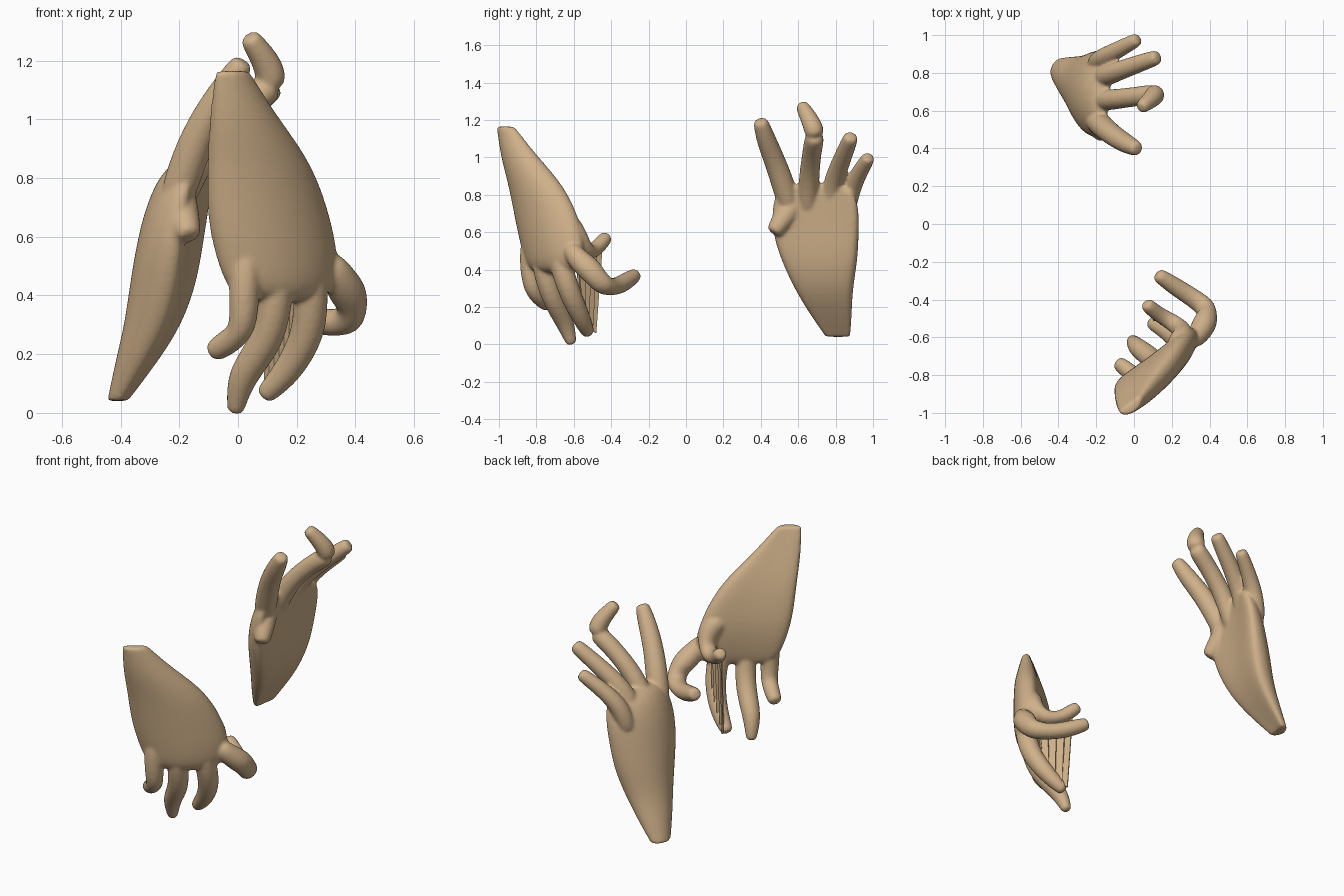
import bpy, bmesh, math
from mathutils import Vector

cube = bpy.data.objects.get("Cube")
if cube:
    bpy.data.objects.remove(cube, do_unlink=True)

skin = bpy.data.materials.new("tan_skin")
skin.use_nodes = True
TAN = (0.63, 0.44, 0.255, 1)
skin.diffuse_color = TAN
skin.node_tree.nodes["Principled BSDF"].inputs["Base Color"].default_value = TAN


def bridge(bm, rings):
    """Skin a list of point rings and close both ends."""
    loops = [[bm.verts.new(p) for p in ring] for ring in rings]
    n = len(loops[0])
    for a, b in zip(loops, loops[1:]):
        for i in range(n):
            j = (i + 1) % n
            bm.faces.new((a[i], a[j], b[j], b[i]))
    bm.faces.new(loops[0][::-1])
    bm.faces.new(loops[-1])


def palm(bm, sections, angle, cup, n=20):
    """Cupped horizontal sections: z, centre x, centre y, half width, half thickness."""
    w = Vector((math.cos(angle), math.sin(angle), 0))
    t = Vector((-w.y, w.x, 0))
    rings = []
    for z, cx, cy, a, b in sections:
        ring = []
        for i in range(n):
            c, s = math.cos(math.tau * i / n), math.sin(math.tau * i / n)
            lift = b * math.copysign(abs(s) ** 0.8, s) + cup * a * (c * c - 0.3)
            ring.append(Vector((cx, cy, z)) + w * a * c + t * lift)
        rings.append(ring)
    # doubled end section keeps the cut wrist crisp
    rings.insert(1, [p.lerp(q, 0.04) for p, q in zip(rings[0], rings[1])])
    bridge(bm, rings)


def digit(bm, points, radii, n=8):
    """Tapered tube along a path with a rounded tip."""
    pts = [Vector(p) for p in points]
    radii = list(radii)
    end = (pts[-1] - pts[-2]).normalized()
    tip, r = pts[-1], radii[-1]
    pts[-1] = tip - end * r * 0.8
    pts += [tip - end * r * 0.2, tip]
    radii += [r * 0.85, r * 0.5]
    rings = []
    for i, (p, r) in enumerate(zip(pts, radii)):
        d = (pts[min(i + 1, len(pts) - 1)] - pts[max(i - 1, 0)]).normalized()
        u = d.cross(Vector((0.3, -1, 0.1))).normalized()
        v = d.cross(u)
        rings.append([p + (u * math.cos(math.tau * k / n) + v * math.sin(math.tau * k / n)) * r * 1.18
                      for k in range(n)])
    bridge(bm, rings)


def finish(bm, name, organic=True):
    bmesh.ops.recalc_face_normals(bm, faces=bm.faces)
    mesh = bpy.data.meshes.new(name)
    bm.to_mesh(mesh)
    bm.free()
    ob = bpy.data.objects.new(name, mesh)
    bpy.context.collection.objects.link(ob)
    mesh.materials.append(skin)
    if organic:
        # fuse palm and digits into one soft skin
        round_off = ob.modifiers.new("round", 'SUBSURF')
        round_off.levels = round_off.render_levels = 2
        fuse = ob.modifiers.new("fuse", 'REMESH')
        fuse.mode, fuse.voxel_size, fuse.use_smooth_shade = 'VOXEL', 0.009, True
        soft = ob.modifiers.new("soften", 'SMOOTH')
        soft.factor, soft.iterations = 0.5, 6
    mesh.polygons.foreach_set("use_smooth", [organic] * len(mesh.polygons))
    return ob


# Lowered hand: wrist at the top, back of the hand to the front
bm = bmesh.new()
palm(bm, [(1.165, -0.015, -0.97, 0.068, 0.026), (1.0, 0.03, -0.9, 0.14, 0.06),
          (0.85, 0.09, -0.815, 0.215, 0.08), (0.65, 0.125, -0.755, 0.258, 0.09),
          (0.5, 0.158, -0.73, 0.25, 0.08), (0.37, 0.168, -0.725, 0.21, 0.055)], math.atan2(3, 4), 0.2)
# little, ring, middle
digit(bm, [(0.03, -0.83, 0.6), (0.02, -0.84, 0.42), (0.02, -0.82, 0.29), (-0.02, -0.785, 0.25), (-0.09, -0.73, 0.205)],
      (0.05, 0.05, 0.045, 0.042, 0.038))
digit(bm, [(0.13, -0.78, 0.6), (0.135, -0.77, 0.42), (0.11, -0.72, 0.25), (0.01, -0.65, 0.13), (-0.01, -0.61, 0.0)],
      (0.05, 0.055, 0.053, 0.05, 0.03))
digit(bm, [(0.23, -0.7, 0.6), (0.25, -0.67, 0.42), (0.245, -0.62, 0.27), (0.17, -0.56, 0.14), (0.085, -0.52, 0.055)],
      (0.05, 0.057, 0.055, 0.047, 0.035))
# hooked index finger, then thumb folded across the palm
digit(bm, [(0.3, -0.63, 0.53), (0.35, -0.575, 0.45), (0.385, -0.505, 0.395), (0.395, -0.445, 0.305),
           (0.27, -0.365, 0.305), (0.12, -0.265, 0.375)], (0.045, 0.055, 0.066, 0.062, 0.05, 0.038))
digit(bm, [(0.22, -0.66, 0.68), (0.28, -0.585, 0.57), (0.22, -0.53, 0.48), (0.13, -0.48, 0.51), (0.06, -0.42, 0.58)],
      (0.07, 0.062, 0.05, 0.04, 0.036))
finish(bm, "lowered_hand")

# Stretched web of skin hanging between thumb and middle finger
bm = bmesh.new()
steps = 8
strip = []
for i in range(steps + 1):
    f = i / steps
    sway = 0.012 * (-1) ** i
    top = Vector((0.08 + 0.16 * f, -0.46 - 0.13 * f + sway, 0.54 - 0.06 * f))
    low = Vector((0.09 + 0.13 * f, -0.495 - 0.08 * f + sway, 0.06 + 0.18 * f))
    strip.append((bm.verts.new(top), bm.verts.new(low)))
for a, b in zip(strip, strip[1:]):
    bm.faces.new((a[0], a[1], b[1], b[0]))
web = finish(bm, "skin_web", False)
web.modifiers.new("thickness", 'SOLIDIFY').thickness = 0.008

# Raised hand: wrist at the bottom, palm to the side
bm = bmesh.new()
palm(bm, [(0.04, -0.41, 0.815, 0.068, 0.03), (0.17, -0.345, 0.775, 0.118, 0.065),
          (0.3, -0.285, 0.74, 0.16, 0.09), (0.45, -0.25, 0.72, 0.21, 0.1),
          (0.6, -0.23, 0.70, 0.238, 0.092), (0.75, -0.2, 0.70, 0.24, 0.08),
          (0.87, -0.16, 0.695, 0.19, 0.05)], math.radians(80), -0.28)
# index, middle with folded tip, ring, little
digit(bm, [(-0.23, 0.57, 0.66), (-0.18, 0.53, 0.83), (-0.12, 0.475, 0.98), (-0.05, 0.43, 1.09), (0.02, 0.395, 1.2)],
      (0.05, 0.06, 0.053, 0.05, 0.04))
digit(bm, [(-0.22, 0.65, 0.66), (-0.15, 0.655, 0.86), (-0.02, 0.67, 1.01), (0.12, 0.69, 1.12)],
      (0.05, 0.053, 0.047, 0.05))
digit(bm, [(0.11, 0.695, 1.1), (0.115, 0.68, 1.17), (0.035, 0.615, 1.285)], (0.05, 0.05, 0.036))
digit(bm, [(-0.21, 0.76, 0.66), (-0.16, 0.78, 0.85), (-0.03, 0.83, 0.98), (0.13, 0.885, 1.115)],
      (0.05, 0.052, 0.046, 0.04))
digit(bm, [(-0.21, 0.84, 0.64), (-0.18, 0.87, 0.8), (-0.1, 0.915, 0.9), (0.025, 0.98, 1.005)],
      (0.05, 0.05, 0.043, 0.036))
# short thumb stub running down the palm edge
digit(bm, [(-0.22, 0.6, 0.78), (-0.2, 0.54, 0.7), (-0.165, 0.465, 0.595)], (0.06, 0.062, 0.045))
finish(bm, "raised_hand")
